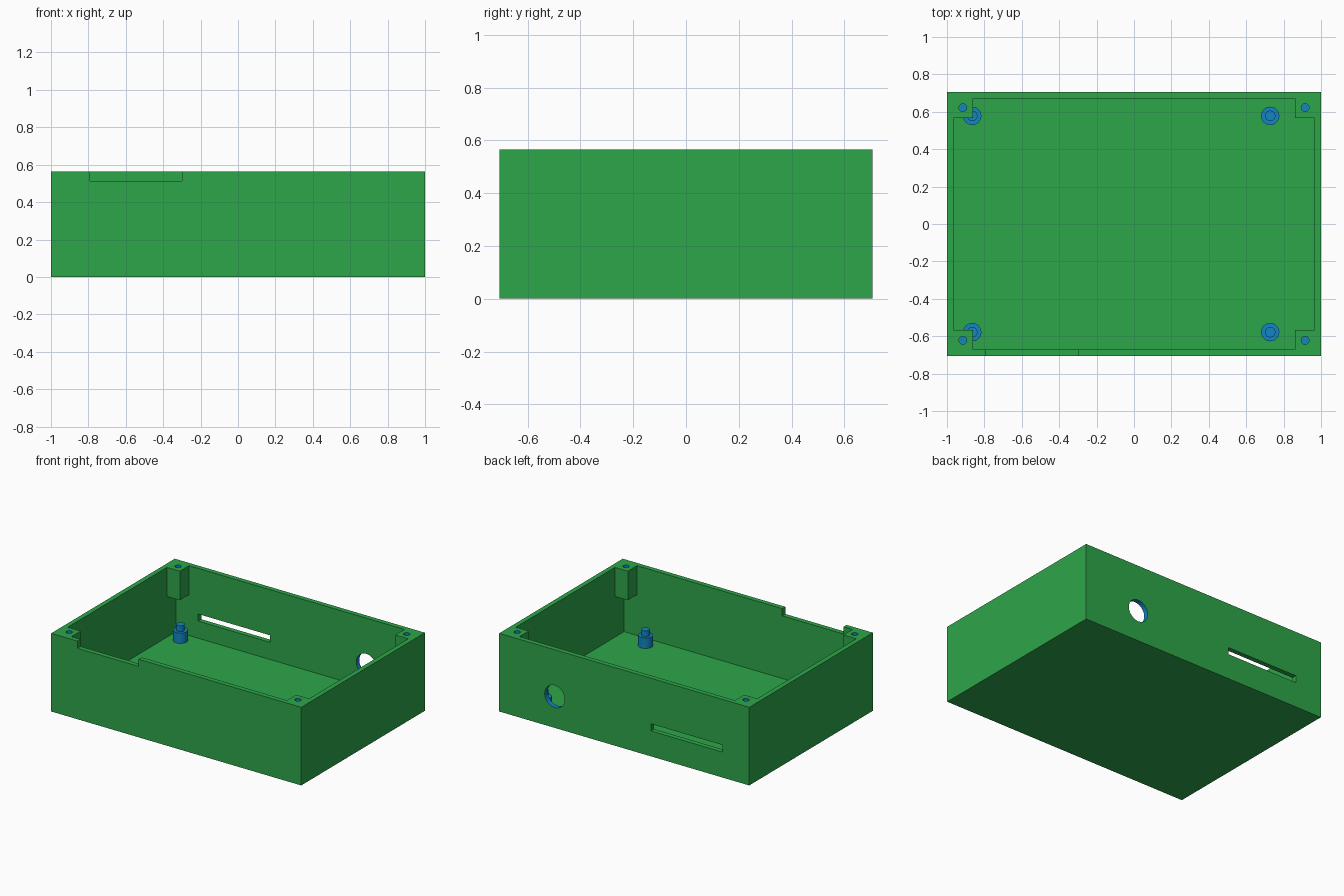
import bpy

if "Cube" in bpy.data.objects:
    bpy.data.objects.remove(bpy.data.objects["Cube"])

W, D, H = 1.0, 0.706, 0.565      # half width, half depth, height
WALL, FLOOR = 0.035, 0.06


def material(name, rgb):
    m = bpy.data.materials.new(name)
    m.diffuse_color = (*rgb, 1)
    m.use_nodes = True
    m.node_tree.nodes["Principled BSDF"].inputs["Base Color"].default_value = m.diffuse_color
    return m


green = material("case green", (0.027, 0.381, 0.068))
blue = material("fitting blue", (0.006, 0.235, 0.53))


def box(name, x, y, z, mat=green):
    bpy.ops.mesh.primitive_cube_add(size=1, location=[sum(v) / 2 for v in (x, y, z)])
    ob = bpy.context.object
    ob.name = name
    ob.scale = [abs(v[1] - v[0]) for v in (x, y, z)]
    bpy.ops.object.transform_apply(location=True, rotation=False, scale=True)
    ob.data.materials.append(mat)
    return ob


def cylinder(name, x, y, z0, z1, r, sides=32):
    bpy.ops.mesh.primitive_cylinder_add(vertices=sides, radius=r, depth=z1 - z0,
                                        location=(x, y, (z0 + z1) / 2))
    ob = bpy.context.object
    ob.name = name
    ob.data.materials.append(blue)
    return ob


def combine(target, tool, operation):
    mod = target.modifiers.new("shape", 'BOOLEAN')
    mod.operation, mod.solver, mod.object = operation, 'EXACT', tool
    mod.material_mode = 'TRANSFER'
    bpy.context.view_layer.objects.active = target
    bpy.ops.object.modifier_apply(modifier=mod.name)
    bpy.data.objects.remove(tool)


# Open case
case = box("case", (-W, W), (-D, D), (0, H))
combine(case, box("cavity", (-W + WALL, W - WALL), (-D + WALL, D - WALL), (FLOOR, H + 0.2)), 'DIFFERENCE')

# Corner screw posts hanging from the rim, with blind screw holes
corners = [(sx, sy) for sx in (-1, 1) for sy in (-1, 1)]
for sx, sy in corners:
    post = box("post", (sx * 0.862, sx * (W - 0.01)), (sy * 0.566, sy * (D - 0.01)), (0.355, H))
    combine(case, post, 'UNION')
for sx, sy in corners:
    hole = cylinder("screw_hole", sx * 0.915, sy * 0.622, 0.4, H + 0.1, 0.021, 24)
    combine(case, hole, 'DIFFERENCE')

# Front rim notch, back card slot and round back cable hole
combine(case, box("notch", (-0.79, -0.30), (-D - 0.1, -D + WALL + 0.02), (0.513, H + 0.1)), 'DIFFERENCE')
combine(case, box("slot", (-0.788, -0.215), (D - 0.1, D + 0.1), (0.184, 0.235)), 'DIFFERENCE')
cable = cylinder("cable_hole", 0.556, D, 0.127, 0.327, 0.08, 48)
cable.rotation_euler.x = 1.5707963
combine(case, cable, 'DIFFERENCE')

# Board standoffs with locating pins
for x in (-0.865, 0.728):
    for y in (-0.578, 0.578):
        for name, top, r in (("standoff", 0.135, 0.049), ("standoff_pin", 0.178, 0.028)):
            ob = cylinder(name, x, y, FLOOR - 0.01, top, r)
            bpy.ops.object.shade_smooth_by_angle()
